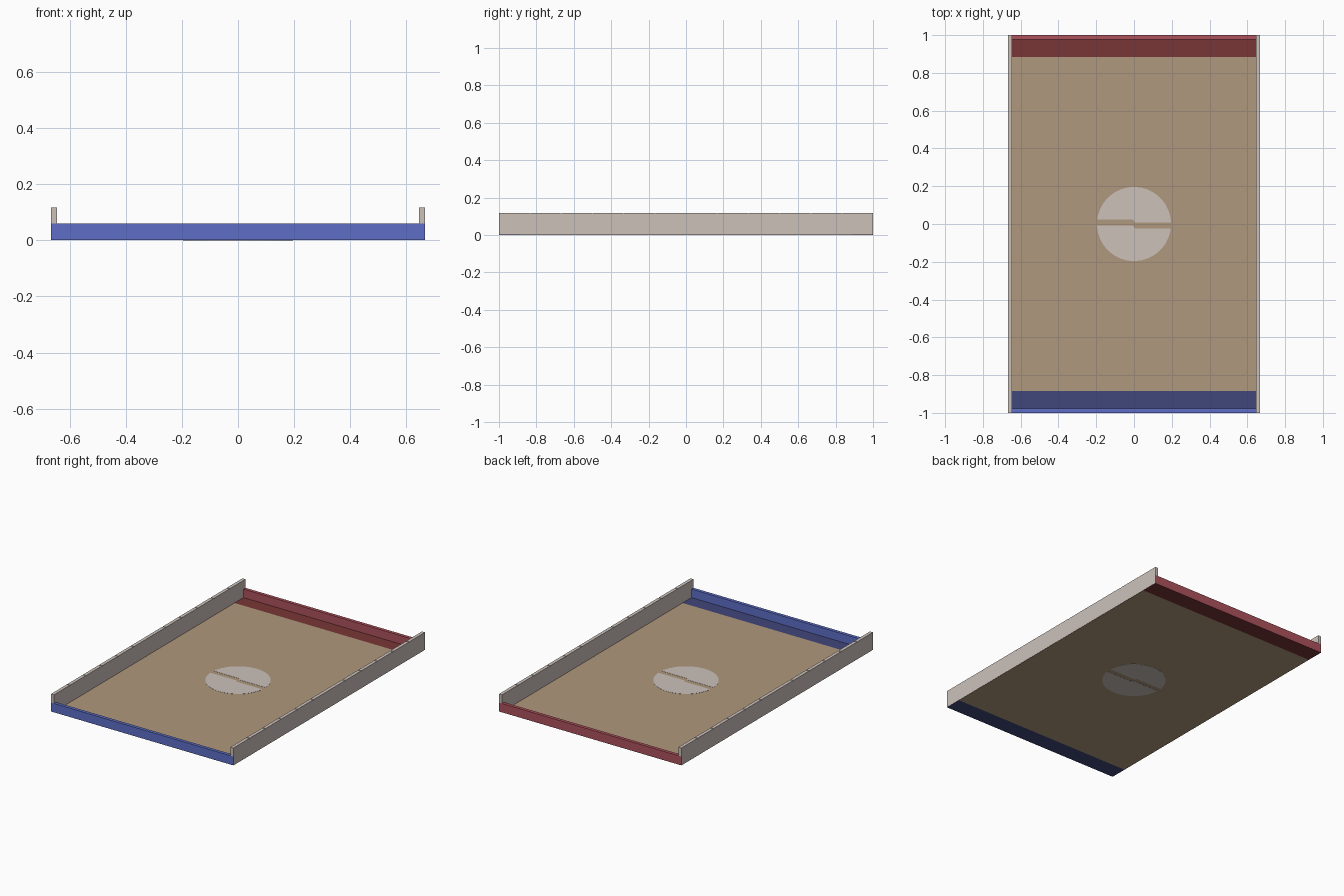
import bpy, bmesh, math

if "Cube" in bpy.data.objects:
    bpy.data.objects.remove(bpy.data.objects["Cube"])


def material(name, r, g, b):
    """Flat colour given in sRGB 0-255, stored as linear."""
    def lin(c):
        c /= 255
        return c / 12.92 if c <= 0.04045 else ((c + 0.055) / 1.055) ** 2.4
    m = bpy.data.materials.new(name)
    m.diffuse_color = (lin(r), lin(g), lin(b), 1)
    m.use_nodes = True
    m.node_tree.nodes["Principled BSDF"].inputs["Base Color"].default_value = m.diffuse_color
    return m


GREY = material("warm_grey", 204, 193, 186)
TAN = material("tan_floor", 176, 152, 125)
BLUE = material("blue", 94, 110, 198)
RED = material("red", 174, 82, 92)
DARK_BLUE = material("dark_blue", 65, 71, 124)
DARK_RED = material("dark_red", 121, 53, 54)

HX, HY = 0.667, 1.0      # outer half sizes
T = 0.022                # wall thickness
LOW, HIGH = 0.06, 0.117  # end wall and side wall heights
BASE = 0.002             # underside of walls
STRIP = 0.885            # inner edge of the coloured end zones


def prism(name, points, z0, z1, *mats):
    """Extrude a flat outline from z0 to z1."""
    bm = bmesh.new()
    face = bm.faces.new([bm.verts.new((x, y, z0)) for x, y in points])
    ext = bmesh.ops.extrude_face_region(bm, geom=[face])
    top = [v for v in ext["geom"] if isinstance(v, bmesh.types.BMVert)]
    bmesh.ops.translate(bm, verts=top, vec=(0, 0, z1 - z0))
    bmesh.ops.recalc_face_normals(bm, faces=bm.faces)
    me = bpy.data.meshes.new(name)
    bm.to_mesh(me)
    bm.free()
    for m in mats:
        me.materials.append(m)
    ob = bpy.data.objects.new(name, me)
    bpy.context.collection.objects.link(ob)
    return ob


def box(name, x0, x1, y0, y1, z0, z1, *mats):
    x0, x1 = sorted((x0, x1))
    y0, y1 = sorted((y0, y1))
    return prism(name, [(x0, y0), (x1, y0), (x1, y1), (x0, y1)], z0, z1, *mats)


# Thin floor with a coloured zone at each end
FX, FY = HX - 0.001, HY - 0.001
box("floor", -FX, FX, -STRIP, STRIP, 0.001, 0.004, TAN)
box("front_zone", -FX, FX, -FY, -STRIP, 0.001, 0.004, DARK_BLUE)
box("back_zone", -FX, FX, STRIP, FY, 0.001, 0.004, DARK_RED)

# Low coloured walls across the two ends
box("front_wall", -HX + T, HX - T, -HY, -HY + T, BASE, LOW, BLUE)
box("back_wall", -HX + T, HX - T, HY - T, HY, BASE, LOW, RED)

# Taller grey side walls: base, upper wall, and a cap with fine seams
seams = [k / 6 for k in range(-5, 6) if k != 0]
GAP, CAP = 0.003, 0.003
for side, s in (("left", -1), ("right", 1)):
    base = box(side + "_wall_base", s * (HX - T), s * HX, -HY, HY,
               BASE, LOW, GREY, BLUE, RED)
    for p in base.data.polygons:  # end faces take the end wall colour
        if abs(p.normal.y) > 0.9:
            p.material_index = 1 if p.normal.y < 0 else 2
    box(side + "_wall_upper", s * (HX - T), s * HX, -HY, HY,
        LOW, HIGH - CAP, GREY)
    starts = [-HY] + [y + GAP for y in seams]
    ends = [y - GAP for y in seams] + [HY]
    for i, (a, b) in enumerate(zip(starts, ends)):
        box(f"{side}_wall_cap_{i + 1}", s * (HX - T), s * HX, a, b,
            HIGH - CAP, HIGH, GREY)

# Centre mark: two half discs split by a stepped gap
R = 0.196
a0, a1 = math.asin(0.009 / R), math.pi - math.asin(0.023 / R)
half = [(R * math.cos(a0 + (a1 - a0) * i / 28), R * math.sin(a0 + (a1 - a0) * i / 28))
        for i in range(29)]
half += [(-0.005, 0.023), (0.005, 0.009)]
for name, s in (("centre_mark_back", 1), ("centre_mark_front", -1)):
    prism(name, [(s * x, s * y) for x, y in half], 0, 0.005, GREY)
